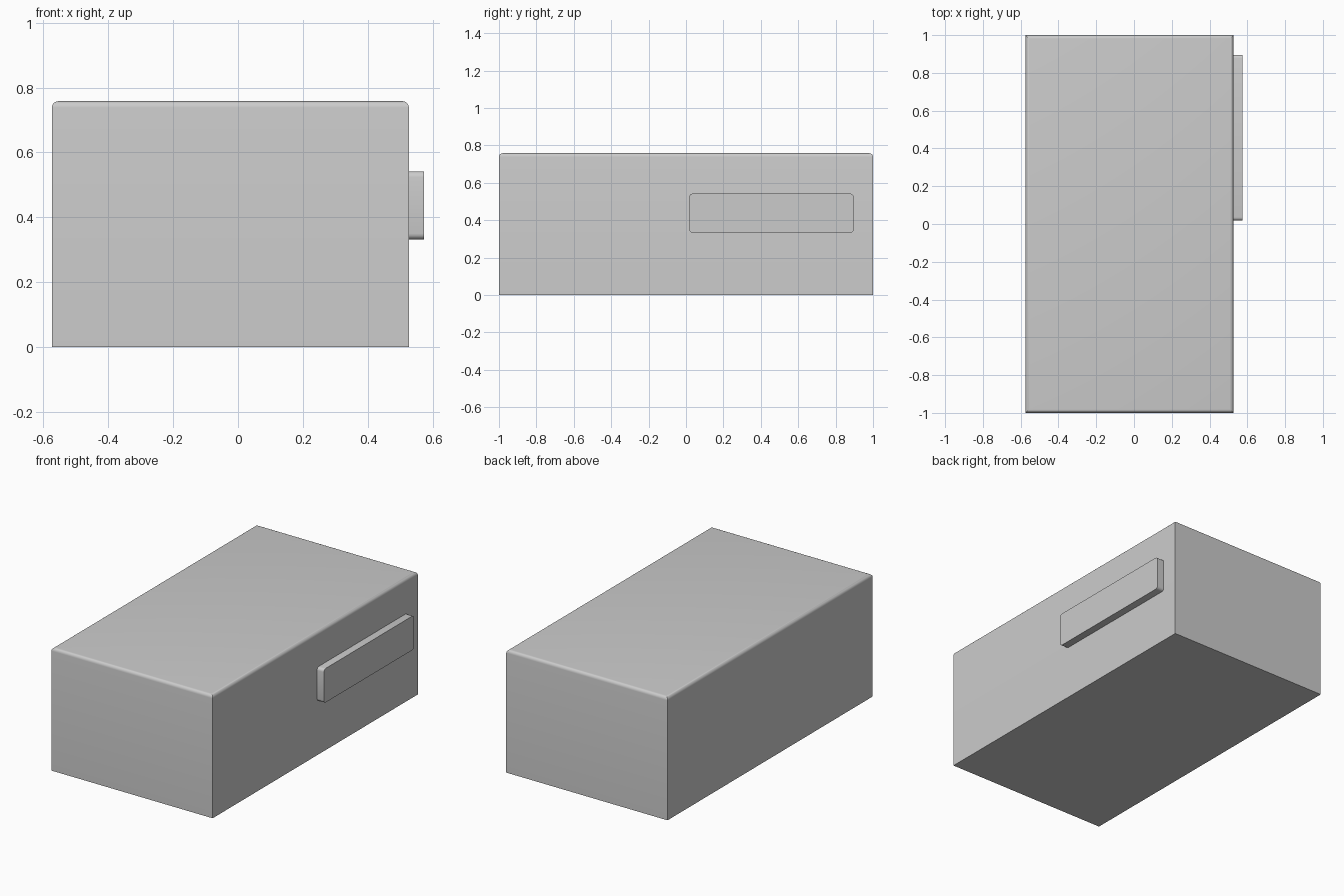
import bpy, bmesh

if "Cube" in bpy.data.objects:
    bpy.data.objects.remove(bpy.data.objects["Cube"])


def box(name, lo, hi, pick, radius, segments):
    """Box between two corners, with the edges chosen by pick(a, b) rounded."""
    bm = bmesh.new()
    bmesh.ops.create_cube(bm, size=1)
    for v in bm.verts:
        v.co = [l if c < 0 else h for c, l, h in zip(v.co, lo, hi)]
    edges = [e for e in bm.edges if pick(e.verts[0].co, e.verts[1].co)]
    bmesh.ops.bevel(bm, geom=edges, offset=radius, segments=segments,
                    profile=0.5, affect='EDGES')
    mesh = bpy.data.meshes.new(name)
    bm.to_mesh(mesh)
    bm.free()
    obj = bpy.data.objects.new(name, mesh)
    bpy.context.collection.objects.link(obj)
    bpy.context.view_layer.objects.active = obj
    obj.select_set(True)
    bpy.ops.object.shade_smooth_by_angle(angle=0.6)
    obj.select_set(False)
    return obj


# Cabinet body: only the rim of the top is rounded
TOP = 0.758
box("body", (-0.574, -1, 0), (0.527, 1, TOP),
    lambda a, b: min(a.z, b.z) > TOP - 0.001, 0.02, 5)

# Raised side plate: the four corners running along x are rounded
box("side_handle", (0.522, 0.018, 0.332), (0.574, 0.896, 0.542),
    lambda a, b: abs(a.x - b.x) > 0.01, 0.018, 4)
